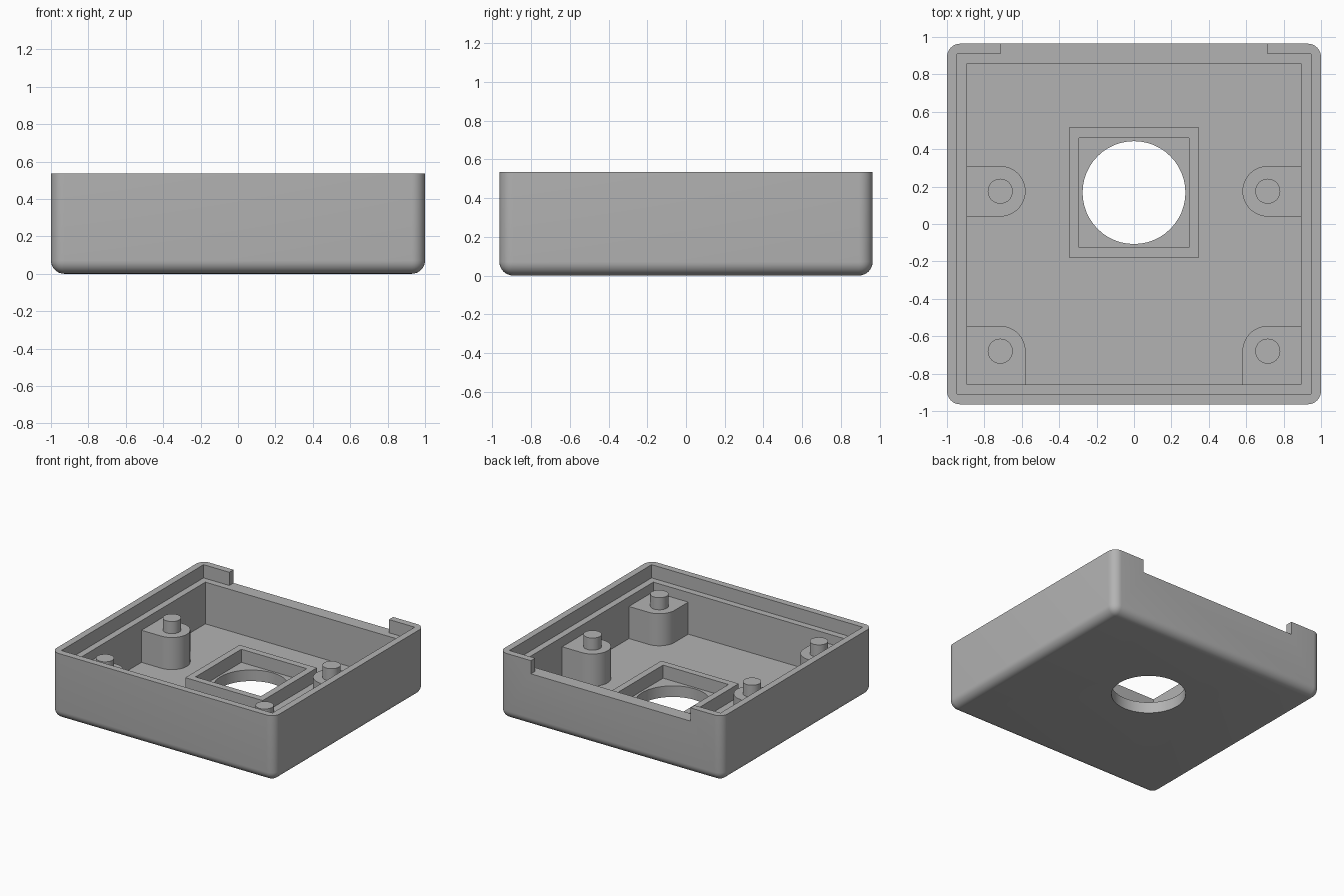
import bpy, bmesh
from math import sin, cos, pi

if "Cube" in bpy.data.objects:
    bpy.data.objects.remove(bpy.data.objects["Cube"], do_unlink=True)

grey = bpy.data.materials.new("plain grey")
GREY = (0.45, 0.45, 0.45, 1)
grey.diffuse_color = GREY
grey.use_nodes = True
grey.node_tree.nodes["Principled BSDF"].inputs["Base Color"].default_value = GREY

# Main sizes
X, Y, H = 1.0, 0.964, 0.535
ROUND, WALL, LIP = 0.071, 0.107, 0.054
FLOOR, LEDGE = 0.09, 0.428
BOSS_TOP, PIN_TOP, FRAME_TOP = 0.35, 0.448, 0.196
BOSS_R, PIN_R = 0.135, 0.067
HOLE_Y, HOLE_R = 0.168, 0.275


def prism(name, pts, z0, z1):
    """Extrude a counter-clockwise outline from z0 to z1."""
    bm = bmesh.new()
    base = bm.faces.new([bm.verts.new((x, y, z0)) for x, y in pts])
    top = bmesh.ops.extrude_face_region(bm, geom=[base])["geom"]
    verts = [g for g in top if isinstance(g, bmesh.types.BMVert)]
    bmesh.ops.translate(bm, verts=verts, vec=(0, 0, z1 - z0))
    bmesh.ops.recalc_face_normals(bm, faces=bm.faces)
    mesh = bpy.data.meshes.new(name)
    bm.to_mesh(mesh)
    bm.free()
    mesh.materials.append(grey)
    obj = bpy.data.objects.new(name, mesh)
    bpy.context.collection.objects.link(obj)
    return obj


def rect(x, y0, y1):
    return [(-x, y0), (x, y0), (x, y1), (-x, y1)]


def arc(cx, cy, r, a0, a1, n):
    return [(cx + r * cos(a0 + (a1 - a0) * i / n),
             cy + r * sin(a0 + (a1 - a0) * i / n)) for i in range(n + 1)]


def circle(cx, cy, r, n):
    return arc(cx, cy, r, 0, 2 * pi, n)[:-1]


def activate(obj):
    bpy.ops.object.select_all(action="DESELECT")
    obj.select_set(True)
    bpy.context.view_layer.objects.active = obj


def cut(obj, cutter):
    mod = obj.modifiers.new("cut", "BOOLEAN")
    mod.operation, mod.solver, mod.object = "DIFFERENCE", "EXACT", cutter
    activate(obj)
    bpy.ops.object.modifier_apply(modifier=mod.name)
    bpy.data.objects.remove(cutter, do_unlink=True)


def smooth(obj):
    activate(obj)
    bpy.ops.object.shade_smooth_by_angle(angle=pi / 6)


# Tray: block with rounded sides and underside, open at the top
tray = prism("tray", rect(X, -Y, Y), 0, H)
bm = bmesh.new()
bm.from_mesh(tray.data)
edges = [e for e in bm.edges if min(v.co.z for v in e.verts) < H / 2]
bmesh.ops.bevel(bm, geom=edges, offset=ROUND, segments=8, profile=0.5, affect="EDGES")
bm.to_mesh(tray.data)
bm.free()
cut(tray, prism("cavity_cutter", rect(X - WALL, WALL - Y, Y - WALL), FLOOR, 1))

# Stepped lip, with a wide gap through the back wall
lx, ly, gap = X - LIP, Y - LIP, 0.715
lip = [(-lx, -ly), (lx, -ly), (lx, ly), (gap, ly),
       (gap, 1.2), (-gap, 1.2), (-gap, ly), (-lx, ly)]
cut(tray, prism("lip_cutter", lip, LEDGE, 1))
cut(tray, prism("hole_cutter", circle(0, HOLE_Y, HOLE_R, 48), -0.5, 0.5))
smooth(tray)

# Square frame around the hole
half = 0.347
frame = prism("hole_frame", rect(half, HOLE_Y - half, HOLE_Y + half), FLOOR - 0.02, FRAME_TOP)
inner = half - LIP
cut(frame, prism("frame_cutter", rect(inner, HOLE_Y - inner, HOLE_Y + inner), -0.5, 0.5))

# Bosses with locating pins; the front pair also joins the front wall
px, back_y, front_y = 0.715, 0.175, -0.68
buried = X - WALL / 2
for side, sx in (("left", 1), ("right", -1)):
    back = [(buried, back_y + BOSS_R)] + arc(px, back_y, BOSS_R, pi / 2, 1.5 * pi, 24)
    back.append((buried, back_y - BOSS_R))
    front = [(buried, front_y + BOSS_R)] + arc(px, front_y, BOSS_R, pi / 2, pi, 12)
    front += [(px - BOSS_R, WALL / 2 - Y), (buried, WALL / 2 - Y)]
    for row, outline, y in (("back", back, back_y), ("front", front, front_y)):
        pts = [(sx * x, yy) for x, yy in outline]
        smooth(prism(f"{row}_{side}_boss", pts, FLOOR - 0.02, BOSS_TOP))
        pin = circle(sx * px, y, PIN_R, 32)
        smooth(prism(f"{row}_{side}_pin", pin, BOSS_TOP - 0.02, PIN_TOP))
